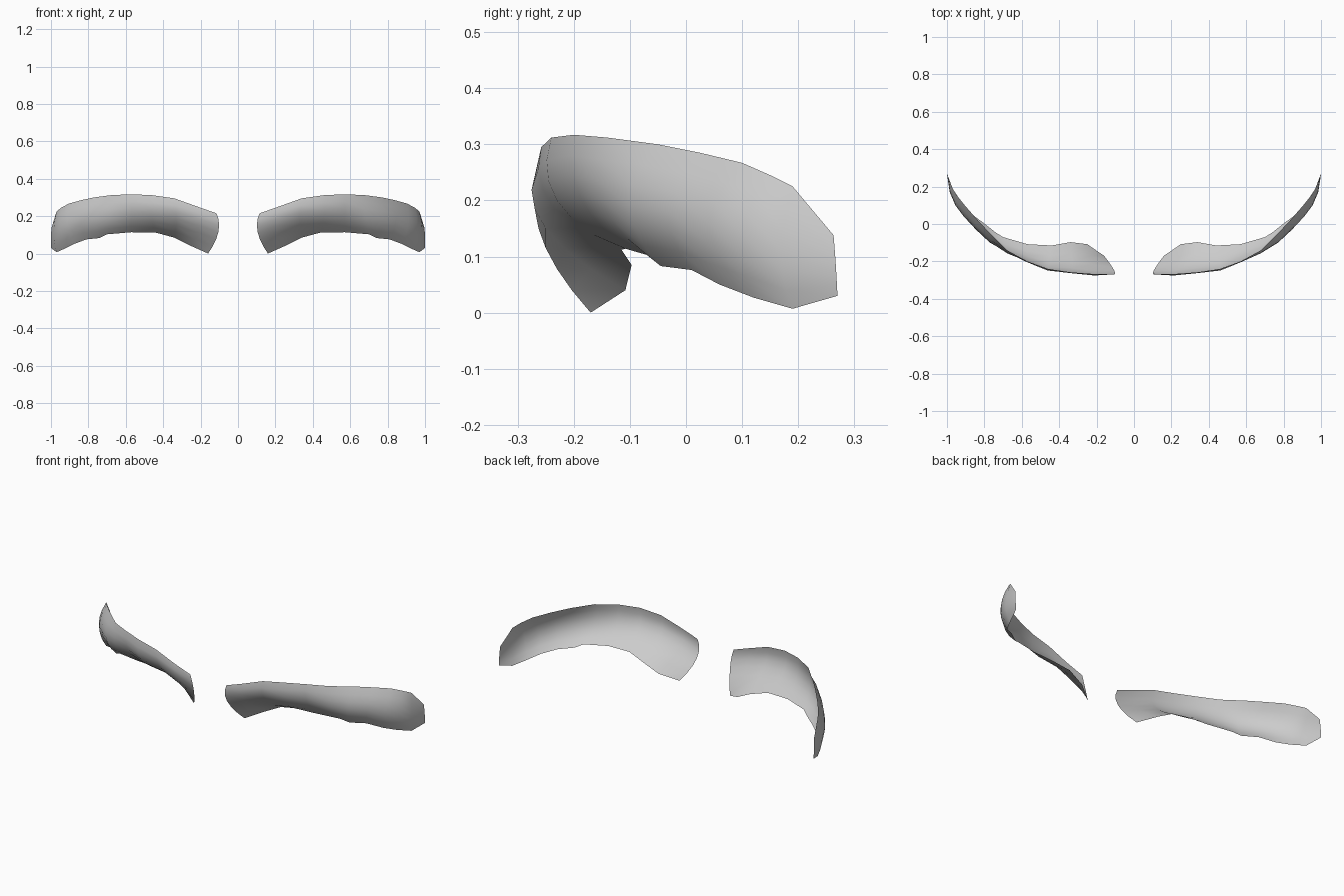
import bpy
import bmesh
from mathutils import Vector

ROWS_PER_BROW = 7

cube = bpy.data.objects.get("Cube")
if cube:
    bpy.data.objects.remove(cube, do_unlink=True)

# Single plain grey for both brows
grey = bpy.data.materials.new("light_grey")
grey.use_nodes = True
grey.diffuse_color = (0.6, 0.6, 0.6, 1)
shader = next(n for n in grey.node_tree.nodes if n.type == "BSDF_PRINCIPLED")
shader.inputs["Base Color"].default_value = grey.diffuse_color

# Guide curves of one brow, from the inner end to the outer end
top_edge = [
    (.115, -.268, .215), (.22, -.267, .252), (.34, -.258, .295),
    (.46, -.24, .312), (.57, -.2, .317), (.68, -.14, .312),
    (.77, -.05, .3), (.84, .025, .285), (.905, .1, .267),
    (.945, .15, .245), (.97, .19, .225), (.997, .263, .138)]
ridge = [
    (.105, -.25, .115), (.21, -.25, .15), (.33, -.235, .185),
    (.46, -.23, .2), (.57, -.19, .21), (.68, -.15, .2),
    (.77, -.1, .19), (.845, -.03, .18), (.91, .04, .16),
    (.955, .1, .14), (.985, .17, .11), (1, .267, .085)]
bottom_edge = [
    (.16, -.17, 0), (.25, -.108, .04), (.34, -.097, .085),
    (.44, -.115, .112), (.57, -.108, .114), (.7, -.07, .103),
    (.74, -.045, .083), (.81, .01, .076), (.88, .06, .05),
    (.925, .12, .027), (.97, .19, .007), (1, .27, .03)]


def bend(top, middle, bottom, t):
    """Point on the parabola that passes through the three guide points."""
    return (Vector(top) * (1 - t) * (1 - 2 * t)
            + Vector(middle) * 4 * t * (1 - t)
            + Vector(bottom) * t * (2 * t - 1))


def build_brow(name, side):
    """Loft a curled open sheet across the guide curves."""
    bm = bmesh.new()
    columns = []
    for station in zip(top_edge, ridge, bottom_edge):
        column = []
        for row in range(ROWS_PER_BROW):
            point = bend(*station, row / (ROWS_PER_BROW - 1))
            point.x *= side
            column.append(bm.verts.new(point))
        columns.append(column)
    for inner, outer in zip(columns, columns[1:]):
        for row in range(ROWS_PER_BROW - 1):
            corners = [inner[row], inner[row + 1], outer[row + 1], outer[row]]
            if side < 0:
                corners.reverse()
            bm.faces.new(corners).smooth = True
    mesh = bpy.data.meshes.new(name)
    bm.to_mesh(mesh)
    bm.free()
    mesh.materials.append(grey)
    brow = bpy.data.objects.new(name, mesh)
    bpy.context.collection.objects.link(brow)


# Mirrored pair
build_brow("left_brow", 1)
build_brow("right_brow", -1)
